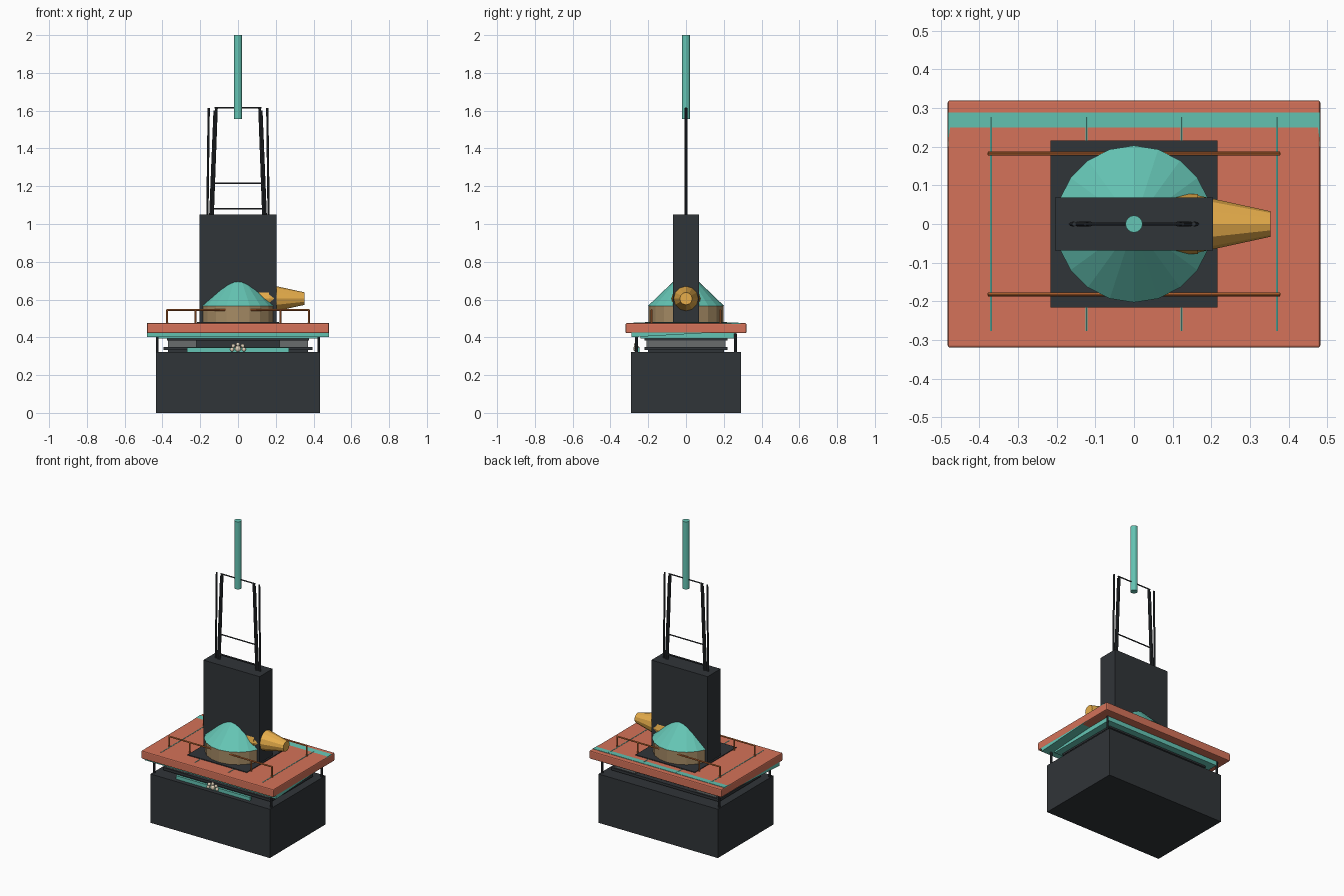
import bpy
from math import pi, radians, cos, sin
from mathutils import Vector

if "Cube" in bpy.data.objects:
    bpy.data.objects.remove(bpy.data.objects["Cube"])


def material(name, rgb):
    m = bpy.data.materials.new(name)
    m.diffuse_color = (*rgb, 1)
    m.use_nodes = True
    m.node_tree.nodes["Principled BSDF"].inputs["Base Color"].default_value = m.diffuse_color
    return m


DARK = material("charcoal", (.03, .035, .04))
CORAL = material("coral", (.66, .17, .10))
TEAL = material("teal", (.13, .56, .46))
GOLD = material("gold", (.80, .42, .07))
TAN = material("tan", (.38, .26, .13))
RUST = material("rust", (.62, .17, .04))
GREY = material("grey", (.14, .15, .15))
CREAM = material("cream", (.75, .65, .50))


def finish(name, mat):
    o = bpy.context.object
    o.name = name
    o.data.materials.append(mat)
    return o


def box(name, lo, hi, mat, bevel=0):
    lo, hi = Vector(lo), Vector(hi)
    bpy.ops.mesh.primitive_cube_add(size=1, location=(lo + hi) / 2)
    o = finish(name, mat)
    o.scale = hi - lo
    bpy.ops.object.transform_apply(location=False, rotation=False, scale=True)
    if bevel:
        b = o.modifiers.new("bevel", "BEVEL")
        b.width, b.segments = bevel, 2
    return o


def rod(name, a, b, r, mat, r2=None, sides=8):
    a, b = Vector(a), Vector(b)
    d = b - a
    bpy.ops.mesh.primitive_cone_add(vertices=sides, radius1=r, radius2=r if r2 is None else r2,
                                    depth=d.length, location=(a + b) / 2,
                                    rotation=d.to_track_quat('Z', 'Y').to_euler())
    return finish(name, mat)


def bead(name, loc, r, mat):
    bpy.ops.mesh.primitive_uv_sphere_add(segments=10, ring_count=6, radius=r, location=loc)
    return finish(name, mat)


# Base cabinet and corner pillars
box("base", (-.435, -.29, 0), (.435, .29, .322), DARK)
for sx in (-1, 1):
    for sy in (-1, 1):
        rod("corner_pillar", (sx * .427, sy * .262, .31), (sx * .427, sy * .262, .42), .007, DARK)

# Stacked layers between base and deck
box("lower_tray", (-.395, -.22, .333), (.395, .22, .35), DARK)
box("tray_core", (-.37, -.20, .315), (.37, .20, .335), DARK)
box("middle_core", (-.22, -.19, .35), (.22, .19, .392), DARK)
for sx in (-1, 1):
    box("side_block", (sx * .295 - .075, -.21, .35), (sx * .295 + .075, .21, .385), GREY)
box("upper_tray", (-.375, -.22, .382), (.375, .22, .396), DARK)
box("under_deck", (-.42, -.24, .393), (.42, .265, .425), TEAL)

# Front strip with a cluster of beads
box("front_strip", (-.27, -.262, .32), (.27, -.245, .345), TEAL)
bead("ornament_center", (0, -.262, .34), .017, CREAM)
for i in range(5):
    a = radians(-10 + 50 * i)
    bead("ornament_bead", (.032 * cos(a), -.264, .34 + .023 * sin(a)), .011, CREAM)

# Deck with a slightly tilted teal slab running through it
box("deck", (-.482, -.32, .422), (.482, .32, .475), CORAL, .006)
slab = box("tilted_slab", (-.481, -.29, .417), (.481, .29, .461), TEAL)
slab.rotation_euler.x = radians(3.2)
for x in (-.37, -.123, .123, .37):
    rod("deck_seam", (x, -.277, .475), (x, .277, .475), .003, TEAL, sides=6)
box("plinth", (-.216, -.216, .47), (.216, .216, .48), DARK)

# Handrails
for sy in (-1, 1):
    y = sy * .182
    rod("handrail", (-.378, y, .545), (.378, y, .545), .005, RUST)
    for x in (-.375, -.225, .225, .375):
        rod("rail_post", (x, y, .47), (x, y, .545), .005, RUST)

# Drum, conical roof and tower
rod("drum", (0, 0, .475), (0, 0, .568), .198, TAN, sides=20)
rod("cone_roof", (0, 0, .565), (0, 0, .76), .203, TEAL, 0, sides=20)
box("tower", (-.205, -.068, .475), (.205, .068, 1.05), DARK)

# Nozzle leaving the tower sideways
rod("nozzle_collar", (.06, 0, .605), (.165, 0, .605), .077, GOLD, sides=12)
rod("nozzle", (.165, 0, .605), (.353, 0, .605), .074, GOLD, .033, sides=12)

# Lattice frame on the tower
for s in (-1, 1):
    rod("outer_mast", (s * .162, 0, 1.04), (s * .155, 0, 1.615), .006, DARK)
    rod("inner_mast", (s * .135, 0, 1.04), (s * .114, 0, 1.615), .007, DARK)
    rod("mast_brace", (s * .147, 0, 1.04), (s * .124, 0, 1.60), .006, DARK)
for z, w in ((1.08, .135), (1.215, .13), (1.615, .125)):
    rod("crossbar", (-w, 0, z), (w, 0, z), .004, DARK)

# Antenna
rod("antenna", (0, 0, 1.555), (0, 0, 2.0), .022, TEAL, sides=16)
